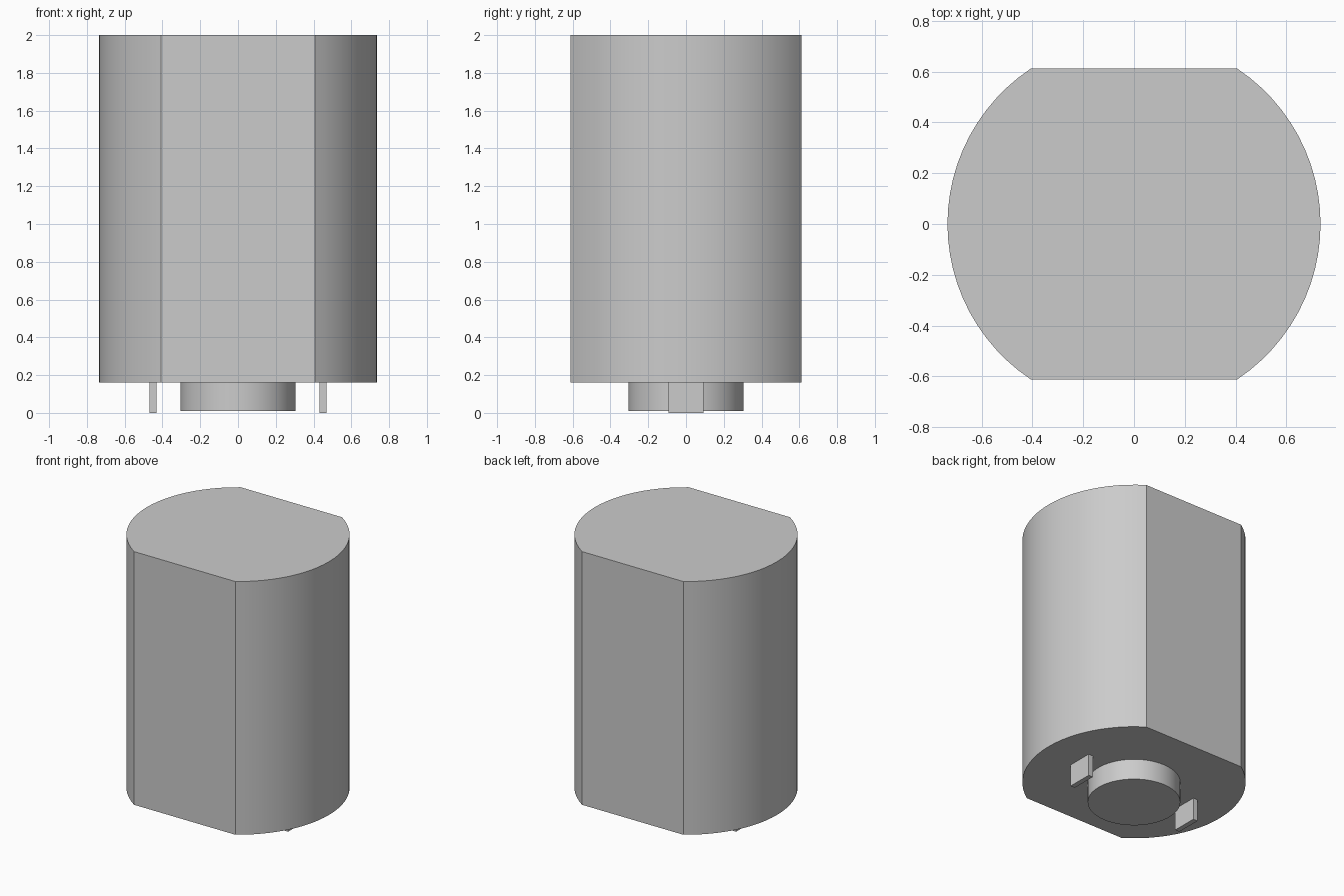
import bpy, bmesh
from math import asin, sin, cos, pi, radians

cube = bpy.data.objects.get("Cube")
if cube:
    bpy.data.objects.remove(cube, do_unlink=True)

RADIUS, FLAT_Y, BASE_Z, TOP_Z = 0.735, 0.612, 0.16, 2.0
BOSS_RADIUS, BOSS_Z = 0.305, 0.01
TAB_X, TAB_HALF_X, TAB_HALF_Y = 0.45, 0.018, 0.093

grey = bpy.data.materials.new("light_grey")
grey.use_nodes = True
grey.diffuse_color = (0.6, 0.6, 0.6, 1)
grey.node_tree.nodes["Principled BSDF"].inputs["Base Color"].default_value = (0.6, 0.6, 0.6, 1)


def prism(name, outline, z0, z1, smooth=False):
    """Extrude a counter-clockwise outline from z0 to z1."""
    bm = bmesh.new()
    base = bm.faces.new([bm.verts.new((x, y, z0)) for x, y in outline])
    top = bmesh.ops.extrude_face_region(bm, geom=[base], use_keep_orig=True)["geom"]
    for v in top:
        if isinstance(v, bmesh.types.BMVert):
            v.co.z = z1
    bmesh.ops.recalc_face_normals(bm, faces=bm.faces)
    mesh = bpy.data.meshes.new(name)
    bm.to_mesh(mesh)
    bm.free()
    mesh.materials.append(grey)
    obj = bpy.data.objects.new(name, mesh)
    bpy.context.collection.objects.link(obj)
    if smooth:
        bpy.ops.object.select_all(action="DESELECT")
        obj.select_set(True)
        bpy.context.view_layer.objects.active = obj
        bpy.ops.object.shade_smooth_by_angle(angle=radians(20))
    return obj


def arc(radius, start, end, steps):
    angles = [start + (end - start) * i / steps for i in range(steps + 1)]
    return [(radius * cos(a), radius * sin(a)) for a in angles]


# Main can: a cylinder with flats on the front and back
half = asin(FLAT_Y / RADIUS)
prism("motor_body", arc(RADIUS, -half, half, 24) + arc(RADIUS, pi - half, pi + half, 24),
      BASE_Z, TOP_Z, smooth=True)

# Round boss under the can
prism("bottom_boss", arc(BOSS_RADIUS, 0, 2 * pi, 64)[:-1], BOSS_Z, BASE_Z, smooth=True)

# Flat terminal tabs either side of the boss
for name, side in (("left_terminal", 1), ("right_terminal", -1)):
    x0, x1 = side * TAB_X - TAB_HALF_X, side * TAB_X + TAB_HALF_X
    prism(name, [(x0, -TAB_HALF_Y), (x1, -TAB_HALF_Y), (x1, TAB_HALF_Y), (x0, TAB_HALF_Y)],
          0, BASE_Z)
